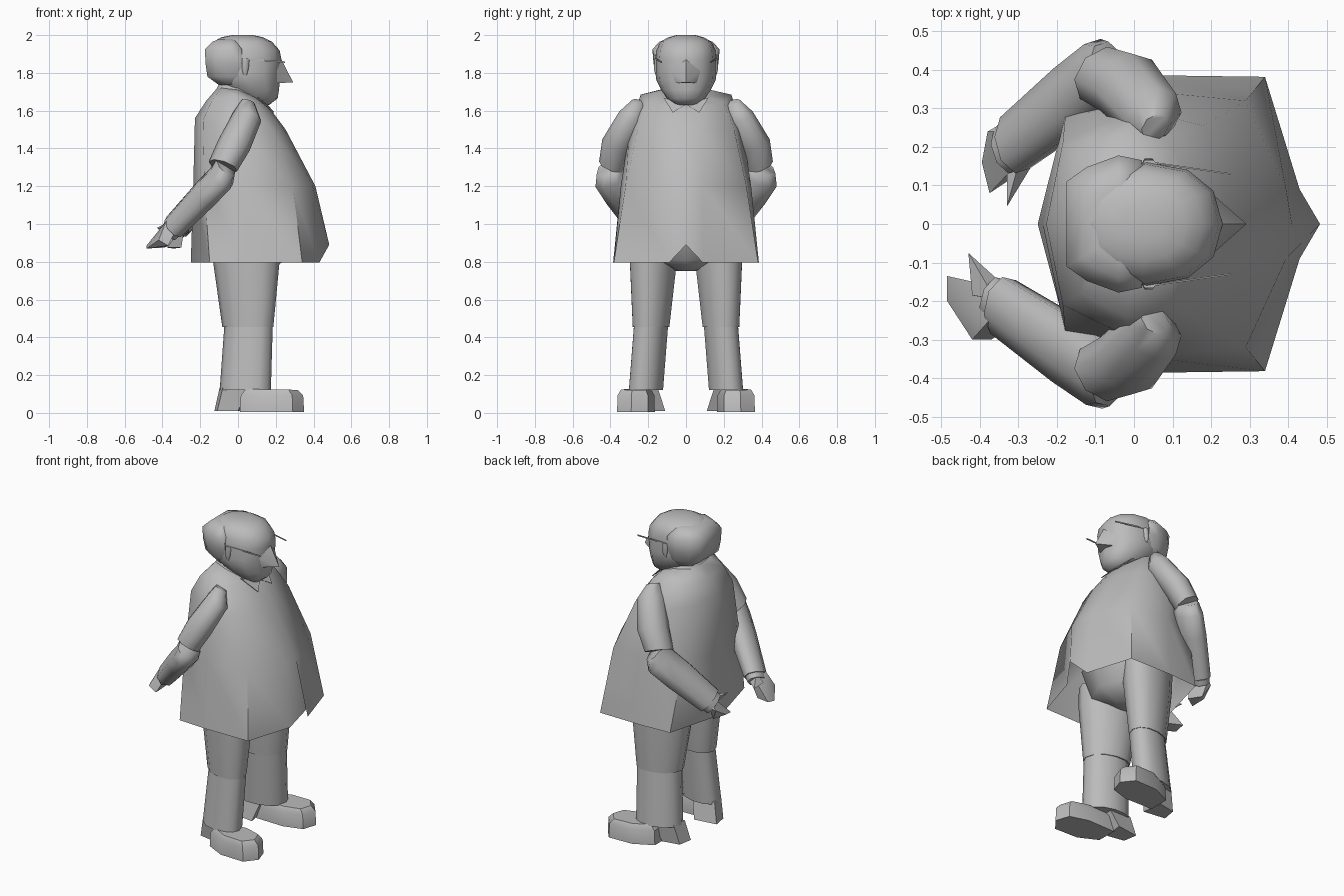
import bpy, bmesh, math
from mathutils import Vector

cube = bpy.data.objects.get("Cube")
if cube:
    bpy.data.objects.remove(cube, do_unlink=True)

grey = bpy.data.materials.new("plain_grey")
grey.use_nodes = True
grey.diffuse_color = (0.5, 0.5, 0.5, 1)
grey.node_tree.nodes["Principled BSDF"].inputs["Base Color"].default_value = (0.5, 0.5, 0.5, 1)


def finish(name, bm, angle):
    bmesh.ops.recalc_face_normals(bm, faces=bm.faces)
    mesh = bpy.data.meshes.new(name)
    bm.to_mesh(mesh)
    bm.free()
    obj = bpy.data.objects.new(name, mesh)
    bpy.context.collection.objects.link(obj)
    mesh.materials.append(grey)
    bpy.ops.object.select_all(action="DESELECT")
    obj.select_set(True)
    bpy.context.view_layer.objects.active = obj
    bpy.ops.object.shade_smooth_by_angle(angle=math.radians(angle))


def loft(name, rings, caps=(True, True), angle=62):
    """Skin a stack of rings that share one point count."""
    bm = bmesh.new()
    rows = [[bm.verts.new(p) for p in ring] for ring in rings]
    n = len(rows[0])
    for low, high in zip(rows, rows[1:]):
        for i in range(n):
            j = (i + 1) % n
            bm.faces.new((low[i], low[j], high[j], high[i]))
    if caps[0]:
        bm.faces.new(rows[0][::-1])
    if caps[1]:
        bm.faces.new(rows[-1])
    finish(name, bm, angle)


def hull(name, points, angle=30):
    bm = bmesh.new()
    for p in points:
        bm.verts.new(p)
    out = bmesh.ops.convex_hull(bm, input=bm.verts)
    bmesh.ops.delete(bm, geom=out["geom_interior"], context="VERTS")
    finish(name, bm, angle)


def mirrored(half):
    """Complete a back-to-front half ring across y = 0."""
    return half + [(x, -y, z) for x, y, z in half[-2:0:-1]]


def oval(z, back, front, width, n=12, y=0, power=1.0, skew=0.0):
    """Horizontal ring; skew turns its long axis off the x direction."""
    mid, r = (back + front) / 2, (front - back) / 2
    ring = []
    for i in range(n):
        a = math.tau * i / n
        c, s = math.cos(a), math.sin(a + skew)
        ring.append((mid + r * math.copysign(abs(c) ** power, c),
                     y + width * math.copysign(abs(s) ** power, s), z))
    return ring


def tube(name, path, wide=1.0, flat=0.88, tilt=0.0, n=8):
    """Path entries are (x, y, z, radius); the section is a tilted ellipse."""
    pts = [Vector(p[:3]) for p in path]
    axis = (pts[-1] - pts[0]).normalized()
    u = axis.cross(Vector((0, 0, 1))).normalized()
    v = axis.cross(u)
    major = (u * math.cos(tilt) + v * math.sin(tilt)) * wide
    minor = (v * math.cos(tilt) - u * math.sin(tilt)) * flat
    turns = [math.tau * i / n for i in range(n)]
    loft(name, [[p + (major * math.cos(a) + minor * math.sin(a)) * q[3] for a in turns]
                for p, q in zip(pts, path)])


# Wide coat with a six-sided, open, notched hem
coat = [
    [(-.25, 0, .795), (-.15, .375, .795), (.05, .386, .795), (.34, .382, .795), (.43, .09, .795), (.483, 0, .89)],
    [(-.237, 0, 1.2), (-.178, .285, 1.2), (.03, .345, 1.2), (.29, .32, 1.2), (.395, .09, 1.2), (.41, 0, 1.2)],
    [(-.228, 0, 1.56), (-.185, .21, 1.55), (0, .3, 1.5), (.18, .255, 1.5), (.242, .08, 1.5), (.252, 0, 1.5)],
    [(-.17, 0, 1.65), (-.14, .18, 1.65), (-.02, .24, 1.685), (.1, .2, 1.645), (.155, .07, 1.62), (.17, 0, 1.61)],
    [(-.11, 0, 1.72), (-.09, .1, 1.72), (0, .13, 1.71), (.09, .1, 1.67), (.13, .05, 1.64), (.14, 0, 1.63)],
]
loft("coat", [mirrored(r) for r in coat], (False, True))

# Neck, shirt collar and pelvis
loft("neck", [oval(1.6, -.09, .12, .1, 8), oval(1.76, -.09, .12, .1, 8)])
collar_base = mirrored(coat[-1])
loft("collar", [[(x * 1.1, y * 1.1, z - .02) for x, y, z in collar_base],
                [(x * .9, y * .85, z + .025) for x, y, z in collar_base]], (False, False))
loft("pelvis", [oval(.75, -.03, .14, .05, 8), oval(.81, -.14, .26, .2, 8), oval(1.0, -.17, .3, .28, 8)])

# Head: egg-shaped skull, tapered jaw
head = [(1.63, .07, .165, .055), (1.665, 0, .21, .1), (1.71, -.07, .217, .132), (1.765, -.13, .222, .158),
        (1.8, -.15, .225, .16), (1.87, -.16, .23, .16), (1.92, -.16, .22, .155), (1.965, -.13, .18, .135),
        (1.988, -.09, .135, .095), (2.0, -.03, .08, .05)]
loft("head", [oval(*r, power=.9) for r in head])

# Hair wrapped round the back of the head
hair = []
for z, back, w, front in [(1.735, -.1, .125, .0), (1.78, -.162, .158, .01), (1.85, -.172, .172, .02),
                          (1.925, -.175, .178, .02), (1.965, -.135, .14, -.01), (1.98, -.1, .1, -.02)]:
    hair.append(mirrored([(back, 0, z), (back, w * .62, z), (back * .7, w * .83, z),
                          (-.04, w, z), (front, w * .93, z), (front + .02, 0, z)]))
loft("hair", hair)

# Broad pointed nose
hull("nose", [(.225, 0, 1.88), (.292, 0, 1.75), (.2, .06, 1.745), (.2, -.06, 1.745),
              (.19, .09, 1.82), (.19, -.09, 1.82)], 62)

# Offsets from the wrist for each hand and its pointed thumb
palms = {
    1: [(-.07, .03, -.04), (-.035, .05, -.02), (.03, -.03, .02), (0, .03, .04), (-.085, -.05, -.09),
        (-.065, -.13, -.11), (.01, -.08, -.11), (-.03, 0, -.115)],
    -1: [(.02, -.05, .0), (-.01, .05, -.03), (-.01, .05, .03), (-.04, -.04, .03), (-.08, -.085, -.07),
         (-.03, -.085, -.1), (-.145, .08, -.1), (-.145, .015, -.115), (-.05, .05, -.11)],
}
thumbs = {
    1: [(.02, -.02, .02), (.05, -.05, -.03), (0, -.04, -.05), (-.02, -.06, 0), (-.02, -.165, -.01)],
    -1: [(-.02, .02, .03), (.02, .04, -.02), (-.03, .02, -.05), (-.08, .03, -.01), (-.09, .14, -.005)],
}

for side, s in (("left", 1), ("right", -1)):
    # Ears, spectacle arms and collar flaps
    loft(side + "_ear", [oval(1.785, .025, .05, .012, 6, s * .15),
                         oval(1.82, .018, .058, .02, 6, s * .153),
                         oval(1.875, .018, .062, .015, 6, s * .153)])
    hull(side + "_spectacle_arm", [(x, s * y + d, z + h) for x, y, z in ((.03, .162, 1.87), (.25, .13, 1.853))
                                   for d in (-.002, .002) for h in (0, .008)])
    hull(side + "_collar_flap", [(x + d, s * y, z) for x, y, z in
                                 ((.15, .005, 1.63), (.185, .07, 1.59), (.1, .12, 1.67)) for d in (0, .008)])

    # Arms swept behind the back
    tube(side + "_upper_arm", [(.055, s * .25, 1.645, .04), (.05, s * .28, 1.57, .083),
                               (-.02, s * .36, 1.42, .094), (-.08, s * .385, 1.305, .085)])
    wrist = Vector((-.34, -.215, .985)) if s < 0 else Vector((-.31, .21, .985))
    elbow = Vector((-.085, s * .388, 1.25))
    middle = elbow.lerp(wrist, .35)
    section = dict(wide=1.15, flat=.8, tilt=s * math.radians(45))
    tube(side + "_forearm", [(-.065, s * .395, 1.31, .078), (*elbow, .092),
                             (*middle, .092), (*wrist, .078)], **section)
    cuff_end = wrist + (wrist - elbow).normalized() * .035
    tube(side + "_cuff", [(*wrist, .068), (*cuff_end, .064)], **section)

    # Mitten hands
    hull(side + "_hand", [wrist + Vector(p) for p in palms[s]])
    hull(side + "_thumb", [wrist + Vector(p) for p in thumbs[s]])

    # Trouser legs in two lengths, turned slightly outward
    turn = s * .25
    loft(side + "_thigh", [oval(.455, -.083, .187, .1, 12, s * .185, .95, turn),
                           oval(.8, -.132, .22, .128, 12, s * .173, .95, turn),
                           oval(.93, -.14, .22, .13, 12, s * .17, .95, turn)])
    loft(side + "_shin", [oval(.12, -.097, .174, .093, 12, s * .212, .9, turn),
                          oval(.465, -.072, .184, .093, 12, s * .185, .9, turn)])

    # Shoes turned outward, with separate flared heels
    sole = [(.01, .17), (.01, .30), (.13, .36), (.29, .365), (.35, .29), (.32, .2), (.2, .165)]
    rings = []
    for z, k in ((.005, 1), (.095, .97), (.125, .8)):
        rings.append([(.18 + (x - .18) * k, s * (.265 + (y - .265) * k),
                       z + (.01 - .1 * (x - .01)) * z) for x, y in sole])
    loft(side + "_shoe", rings, angle=40)
    heel_top = [(-.097, .15), (-.08, .24), (.06, .27), (.06, .15)]
    heel_low = [(-.125, .13), (-.11, .22), (0, .24), (.02, .11)]
    loft(side + "_heel", [[(x, s * y, .01) for x, y in heel_low],
                          [(x, s * y, .135) for x, y in heel_top]], angle=40)
